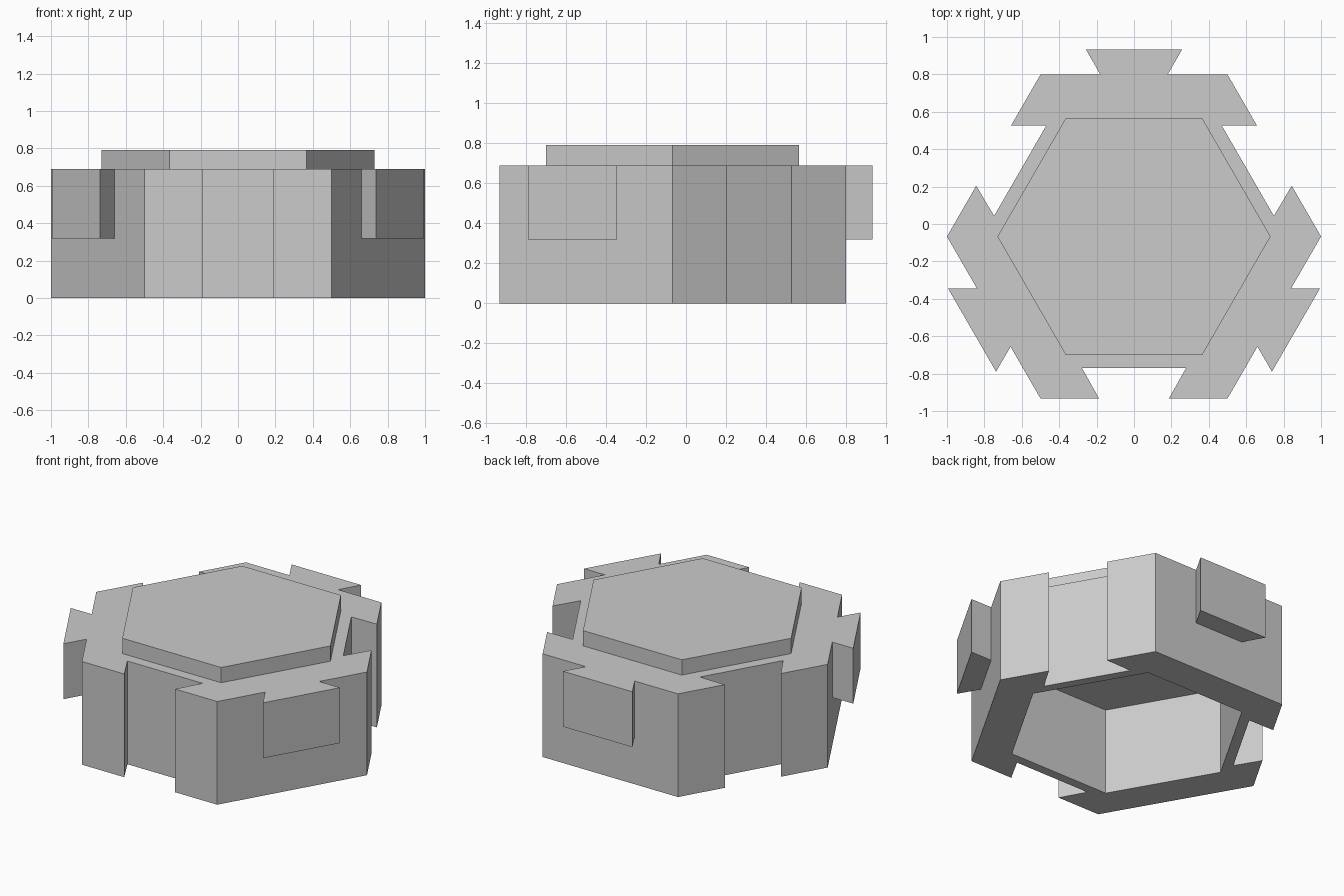
import bpy
import bmesh
from math import cos, sin, radians
from mathutils import Matrix, Vector

if "Cube" in bpy.data.objects:
    bpy.data.objects.remove(bpy.data.objects["Cube"])

CENTRE = Vector((0, -0.067, 0))
APOTHEM = 0.866
BODY_TOP = 0.689
TAB_BOTTOM = 0.319

grey = bpy.data.materials.new("plain_grey")
grey.use_nodes = True
COLOUR = (0.6, 0.6, 0.6, 1)
grey.diffuse_color = COLOUR
grey.node_tree.nodes["Principled BSDF"].inputs["Base Color"].default_value = COLOUR


def prism(name, outline, bottom, top, turn=0):
    """Extrude a flat outline upwards, turned about the hexagon's axis."""
    bm = bmesh.new()
    face = bm.faces.new([bm.verts.new((x, y, bottom)) for x, y in outline])
    new = bmesh.ops.extrude_face_region(bm, geom=[face])["geom"]
    verts = [v for v in new if isinstance(v, bmesh.types.BMVert)]
    bmesh.ops.translate(bm, verts=verts, vec=(0, 0, top - bottom))
    bmesh.ops.recalc_face_normals(bm, faces=bm.faces)
    bm.transform(Matrix.Translation(CENTRE) @ Matrix.Rotation(radians(turn), 4, "Z"))
    mesh = bpy.data.meshes.new(name)
    bm.to_mesh(mesh)
    bm.free()
    mesh.materials.append(grey)
    obj = bpy.data.objects.new(name, mesh)
    bpy.context.collection.objects.link(obj)
    return obj


def hexagon(radius):
    return [(radius * cos(radians(a)), radius * sin(radians(a))) for a in range(0, 360, 60)]


def dovetail(half_widths, depths):
    """Symmetric outline across the +y side; depths are measured out from the wall."""
    right = [(w, APOTHEM + d) for w, d in zip(half_widths, depths)]
    return right + [(-x, y) for x, y in reversed(right)]


def combine(target, tool, operation):
    """Apply a boolean and discard the tool."""
    mod = target.modifiers.new(operation.lower(), "BOOLEAN")
    mod.operation = operation
    mod.solver = "EXACT"
    mod.object = tool
    bpy.context.view_layer.objects.active = target
    bpy.ops.object.modifier_apply(modifier=mod.name)
    bpy.data.objects.remove(tool)


# Hexagonal body, hollow from below
body = prism("hexagonal_body", hexagon(1.0), 0, BODY_TOP)
combine(body, prism("cavity", hexagon(0.74), -0.1, 0.58), "DIFFERENCE")

# Alternating dovetail tabs and full-height sockets
tab = dovetail((0.18, 0.18, 0.257), (-0.05, 0, 0.134))
socket = dovetail((0.278, 0.187, 0.187), (-0.163, 0, 0.1))
for turn in (0, 120, 240):
    combine(body, prism("tab", tab, TAB_BOTTOM, BODY_TOP, turn), "UNION")
    combine(body, prism("socket", socket, -0.1, BODY_TOP + 0.1, turn + 60), "DIFFERENCE")

# Raised stacking plate on top
prism("raised_top_plate", hexagon(0.73), BODY_TOP, 0.791)
